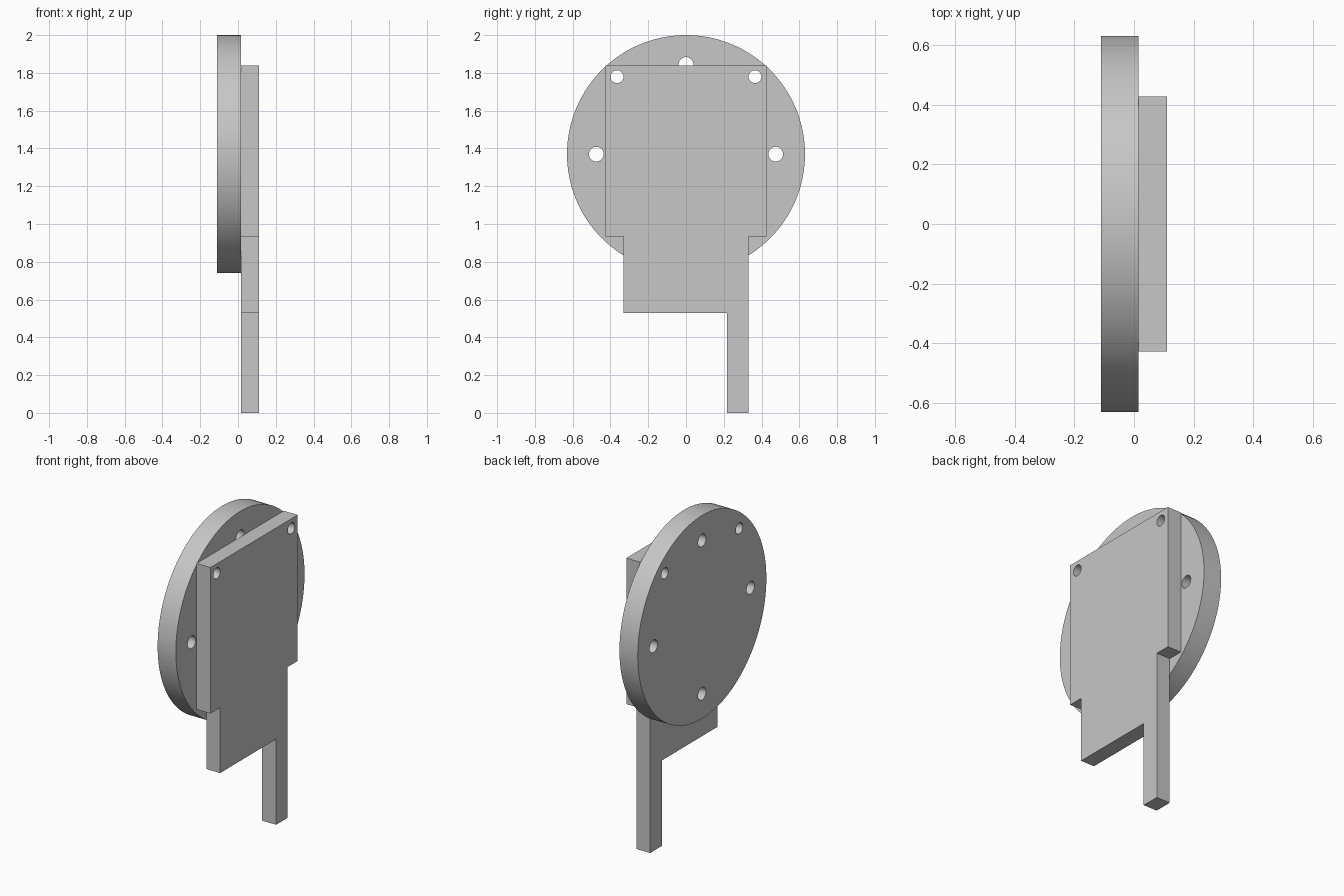
import bpy
import bmesh
from math import radians

cube = bpy.data.objects.get("Cube")
if cube:
    bpy.data.objects.remove(cube, do_unlink=True)

# Plain grey finish shared by both parts
grey = bpy.data.materials.new("plain_grey")
grey.use_nodes = True
colour = (0.57, 0.57, 0.57, 1)
grey.diffuse_color = colour
grey.node_tree.nodes["Principled BSDF"].inputs["Base Color"].default_value = colour

X_BACK, X_JOIN, X_FACE = -0.11, 0.015, 0.11
CENTRE_Z = 1.37
DISC_R = 0.63
BOLT_CIRCLE = 0.475


def cylinder(name, y, z, radius, x0, x1, sides):
    """Cylinder lying along x."""
    bpy.ops.mesh.primitive_cylinder_add(
        vertices=sides, radius=radius, depth=x1 - x0,
        location=((x0 + x1) / 2, y, z), rotation=(0, radians(90), 0))
    obj = bpy.context.object
    obj.name = name
    return obj


def drill(target, holes):
    """Cut round through-holes, given as (y, z, radius)."""
    for y, z, radius in holes:
        cutter = cylinder("hole_cutter", y, z, radius, -0.3, 0.3, 32)
        mod = target.modifiers.new("hole", "BOOLEAN")
        mod.operation = "DIFFERENCE"
        mod.solver = "EXACT"
        mod.object = cutter
        bpy.context.view_layer.objects.active = target
        bpy.ops.object.modifier_apply(modifier=mod.name)
        bpy.data.objects.remove(cutter, do_unlink=True)


def finish(obj):
    obj.data.materials.clear()
    obj.data.materials.append(grey)
    bpy.ops.object.select_all(action="DESELECT")
    obj.select_set(True)
    bpy.context.view_layer.objects.active = obj
    bpy.ops.object.shade_smooth_by_angle(angle=radians(30))


# Hole patterns: two at the plate corners, four around the disc
corner_holes = [(side * 0.365, 1.78, 0.034) for side in (-1, 1)]
bolt_holes = [(dy * BOLT_CIRCLE, CENTRE_Z + dz * BOLT_CIRCLE, 0.039)
              for dy, dz in ((1, 0), (0, 1), (-1, 0), (0, -1))]

# Round disc
disc = cylinder("round_disc", 0, CENTRE_Z, DISC_R, X_BACK, X_JOIN, 128)
drill(disc, corner_holes + bolt_holes)
finish(disc)

# Stepped plate with a single leg, extruded from its outline in y and z
outline = [(-0.427, 1.84), (-0.427, 0.935), (-0.332, 0.935), (-0.332, 0.53),
           (0.216, 0.53), (0.216, 0), (0.33, 0), (0.33, 0.935),
           (0.427, 0.935), (0.427, 1.84)]
bm = bmesh.new()
face = bm.faces.new([bm.verts.new((X_JOIN, y, z)) for y, z in outline])
extruded = bmesh.ops.extrude_face_region(bm, geom=[face], use_keep_orig=True)
front = [v for v in extruded["geom"] if isinstance(v, bmesh.types.BMVert)]
bmesh.ops.translate(bm, verts=front, vec=(X_FACE - X_JOIN, 0, 0))
bmesh.ops.recalc_face_normals(bm, faces=bm.faces[:])
mesh = bpy.data.meshes.new("stepped_plate")
bm.to_mesh(mesh)
bm.free()
plate = bpy.data.objects.new("stepped_plate", mesh)
bpy.context.collection.objects.link(plate)
drill(plate, corner_holes)
finish(plate)
